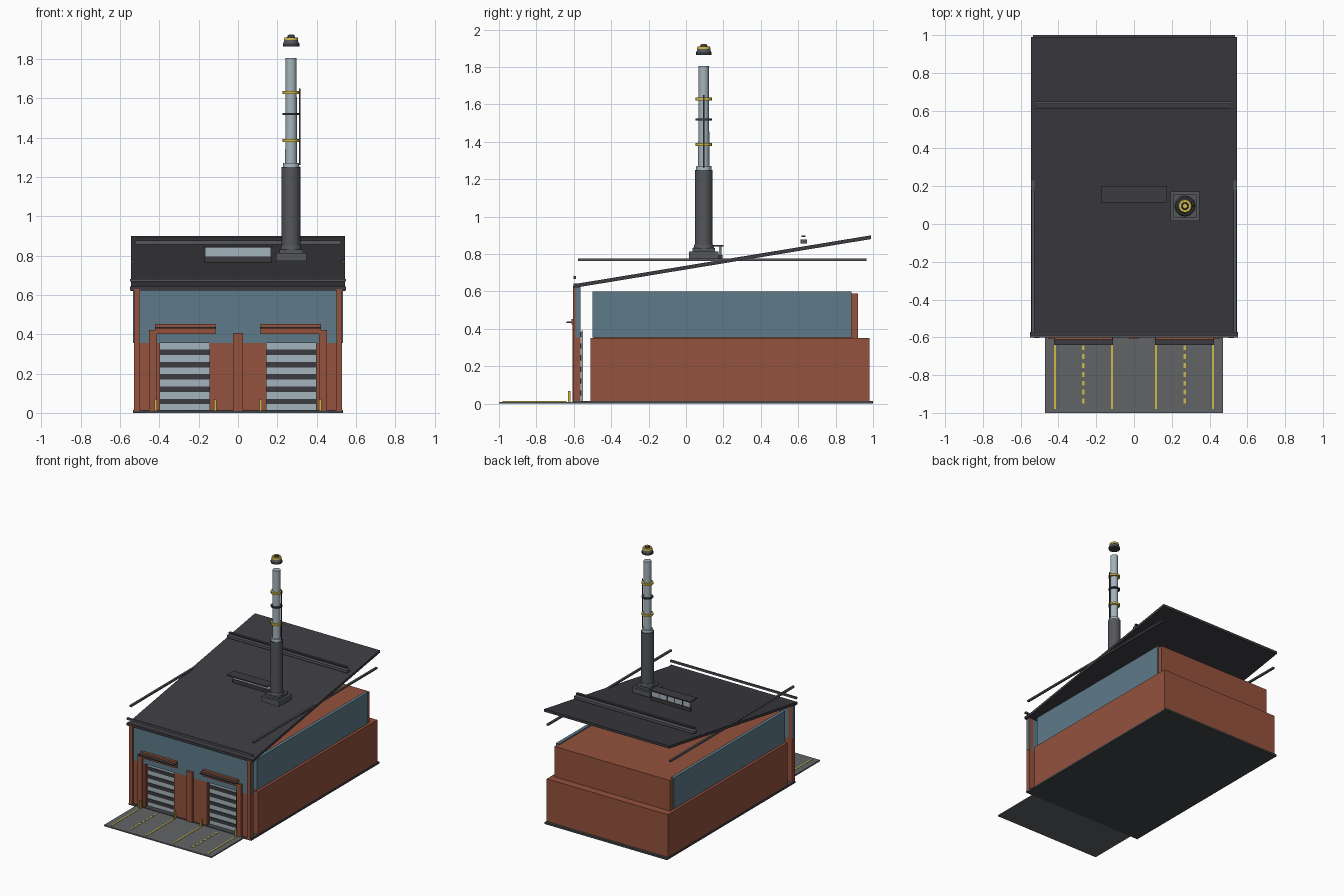
import bpy, math


def mat(name, r, g, b):
    m = bpy.data.materials.new(name)
    lin = [((c / 255 + 0.055) / 1.055) ** 2.4 for c in (r, g, b)]
    m.diffuse_color = (*lin, 1)
    return m


BRICK = mat("brick red", 148, 82, 61)
BLUE = mat("blue cladding", 94, 123, 138)
ROOF = mat("roof charcoal", 60, 59, 64)
PALE = mat("pale metal", 164, 180, 188)
GREY = mat("concrete grey", 97, 100, 102)
YELLOW = mat("safety yellow", 208, 186, 72)
SLAB = mat("dark slab", 66, 70, 72)
TRIM = mat("trim grey", 84, 86, 90)


def box(name, x, y, z, m):
    """Box from (min, max) ranges."""
    vs = [(a, b, c) for a in x for b in y for c in z]
    fs = [(0, 1, 3, 2), (4, 6, 7, 5), (0, 4, 5, 1), (2, 3, 7, 6), (0, 2, 6, 4), (1, 5, 7, 3)]
    me = bpy.data.meshes.new(name)
    me.from_pydata(vs, [], fs)
    me.materials.append(m)
    ob = bpy.data.objects.new(name, me)
    bpy.context.collection.objects.link(ob)
    return ob


def pair(name, x, y, z, m):
    """Box and its mirror image across x = 0."""
    box(name + "_right", x, y, z, m)
    box(name + "_left", (-x[1], -x[0]), y, z, m)


CX, CY = 0.27, 0.095


def tube(name, r1, r2, z, m, sides=12):
    bpy.ops.mesh.primitive_cone_add(vertices=sides, radius1=r1, radius2=r2, depth=z[1] - z[0],
                                    location=(CX, CY, (z[0] + z[1]) / 2))
    ob = bpy.context.object
    ob.name = name
    ob.data.materials.append(m)
    bpy.ops.object.shade_smooth_by_angle(angle=math.radians(35))


# Ground slab and driveway with painted lines
box("base_slab", (-0.535, 0.535), (-0.6, 1.0), (0, 0.014), SLAB)
box("driveway", (-0.47, 0.47), (-1.0, -0.6), (0, 0.01), GREY)
for x in (0.116, 0.418):
    pair("lane_line", (x - 0.005, x + 0.005), (-0.98, -0.64), (0.009, 0.013), YELLOW)
    pair("bollard", (x - 0.006, x + 0.006), (-0.632, -0.618), (0.01, 0.068), YELLOW)
for i in range(7):
    y = -0.95 + i * 0.047
    pair("lane_dash", (0.261, 0.275), (y, y + 0.026), (0.009, 0.013), YELLOW)

# Rear hall: brick base, upper storey, blue side cladding
box("hall_base", (-0.53, 0.53), (-0.51, 0.98), (0.014, 0.35), BRICK)
box("hall_upper", (-0.505, 0.505), (-0.495, 0.92), (0.35, 0.59), BRICK)
pair("side_cladding", (0.49, 0.515), (-0.5, 0.885), (0.355, 0.6), BLUE)

# Front wall with two garage openings
box("front_cladding", (-0.535, 0.535), (-0.592, -0.568), (0.355, 0.635), BLUE)
box("centre_wall", (-0.145, 0.145), (-0.592, -0.568), (0.01, 0.356), BRICK)
pair("side_wall", (0.397, 0.53), (-0.592, -0.568), (0.01, 0.356), BRICK)
pair("corner_column", (0.5, 0.53), (-0.604, -0.565), (0.01, 0.63), BRICK)
pair("door_pier", (0.413, 0.453), (-0.608, -0.57), (0.01, 0.405), BRICK)
box("centre_pier", (-0.025, 0.025), (-0.608, -0.57), (0.01, 0.405), BRICK)
pair("lintel", (0.115, 0.453), (-0.608, -0.59), (0.402, 0.422), BRICK)
pair("door_header", (0.115, 0.423), (-0.612, -0.59), (0.422, 0.452), BRICK)
pair("door_canopy", (0.112, 0.423), (-0.64, -0.59), (0.43, 0.438), ROOF)

# Garage doors with dark horizontal slats
pair("garage_door", (0.14, 0.4), (-0.558, -0.55), (0.014, 0.39), PALE)
for i in range(6):
    z = 0.058 + i * 0.0625
    pair("door_slat", (0.14, 0.4), (-0.563, -0.557), (z - 0.0135, z + 0.0135), ROOF)

# Sloping roof
roof = box("roof", (-0.545, 0.545), (-0.592, 0.99), (0, 0.02), ROOF)
for v in roof.data.vertices:
    v.co.z += 0.62 + (v.co.y + 0.592) * (0.26 / 1.582)
box("front_fascia", (-0.55, 0.55), (-0.602, -0.572), (0.622, 0.642), ROOF)
box("front_rail", (-0.55, 0.55), (-0.602, -0.588), (0.667, 0.682), TRIM)
pair("side_rail", (0.527, 0.543), (-0.578, 0.965), (0.762, 0.775), TRIM)
box("ridge_vent", (-0.525, 0.525), (0.612, 0.648), (0.857, 0.877), TRIM)
box("ridge_vent_cap", (-0.515, 0.515), (0.618, 0.638), (0.89, 0.9), ROOF)

# Skylight
box("skylight_cap", (-0.175, 0.175), (0.115, 0.2), (0.84, 0.848), ROOF)
box("skylight_sill", (-0.17, 0.17), (0.172, 0.195), (0.765, 0.795), ROOF)
box("skylight_glass", (-0.168, 0.168), (0.176, 0.188), (0.795, 0.84), PALE)
for i in range(4):
    x = -0.101 + i * 0.0673
    box("skylight_bar", (x - 0.003, x + 0.003), (0.187, 0.191), (0.795, 0.84), ROOF)

# Chimney
box("chimney_plinth", (CX - 0.078, CX + 0.078), (CY - 0.078, CY + 0.078), (0.772, 0.813), TRIM)
box("chimney_step", (CX - 0.06, CX + 0.06), (CY - 0.06, CY + 0.06), (0.813, 0.832), TRIM)
tube("chimney_foot", 0.056, 0.05, (0.83, 0.85), TRIM)
tube("chimney_lower", 0.048, 0.048, (0.85, 1.25), TRIM)
tube("chimney_collar", 0.042, 0.04, (1.25, 1.27), PALE)
tube("chimney_upper", 0.03, 0.028, (1.27, 1.805), PALE)
for z, m, h in ((1.385, YELLOW, 0.008), (1.52, ROOF, 0.005), (1.63, YELLOW, 0.008)):
    tube("chimney_band", 0.043, 0.043, (z - h, z + h), m)
box("chimney_ladder", (CX + 0.04, CX + 0.047), (CY - 0.004, CY + 0.004), (1.26, 1.65), ROOF)

# Floating chimney cap
tube("cap_ring", 0.042, 0.042, (1.863, 1.879), ROOF)
tube("cap_cone", 0.04, 0.034, (1.879, 1.895), TRIM)
tube("cap_band", 0.036, 0.034, (1.895, 1.91), YELLOW)
tube("cap_top", 0.02, 0.016, (1.91, 1.921), ROOF)
tube("cap_knob", 0.011, 0.011, (1.92, 1.924), YELLOW)
